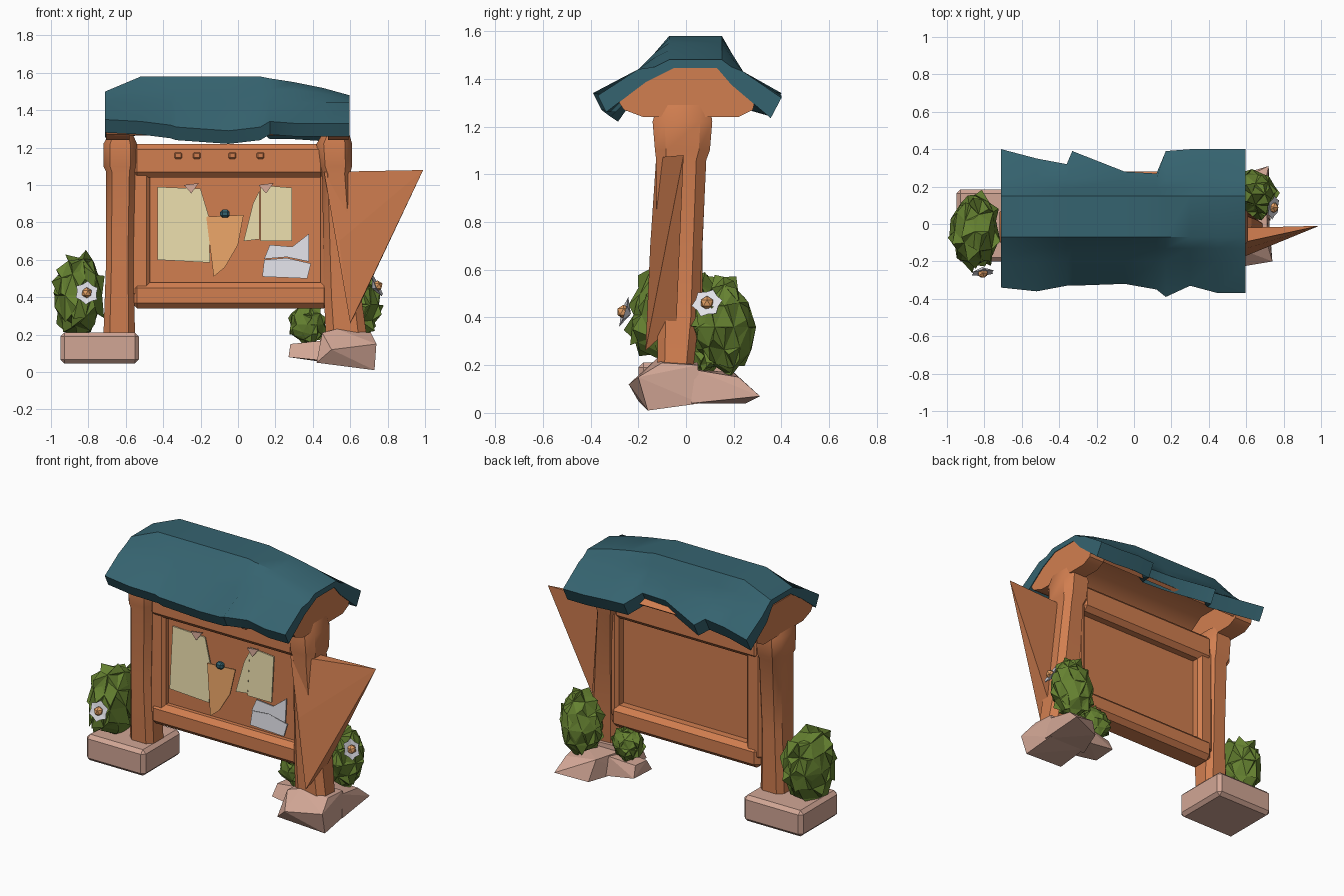
import bpy, bmesh, math, random
from mathutils import Vector

if "Cube" in bpy.data.objects:
    bpy.data.objects.remove(bpy.data.objects["Cube"])
random.seed(11)


def mat(name, c):
    m = bpy.data.materials.new(name)
    m.diffuse_color = (*c, 1)
    m.use_nodes = True
    m.node_tree.nodes["Principled BSDF"].inputs["Base Color"].default_value = m.diffuse_color
    return m


TEAL = mat("teal roof", (0.036, 0.125, 0.16))
WOOD = mat("orange wood", (0.64, 0.21, 0.08))
STONE = mat("pink stone", (0.64, 0.38, 0.3))
LEAF = mat("leaf green", (0.13, 0.22, 0.03))
CREAM = mat("cream paper", (0.84, 0.73, 0.42))
WHITE = mat("white", (0.8, 0.8, 0.86))
TAN = mat("tan paper", (0.84, 0.38, 0.14))


def finish(name, bm, m, smooth=False):
    bmesh.ops.recalc_face_normals(bm, faces=bm.faces)
    me = bpy.data.meshes.new(name)
    bm.to_mesh(me)
    bm.free()
    ob = bpy.data.objects.new(name, me)
    bpy.context.collection.objects.link(ob)
    me.materials.append(m)
    if smooth:
        bpy.ops.object.select_all(action='DESELECT')
        ob.select_set(True)
        bpy.context.view_layer.objects.active = ob
        bpy.ops.object.shade_smooth_by_angle(angle=math.radians(35))
    return ob


def loft(name, rings, m, smooth=True):
    """Closed skin through equal-length rings of points, capped at both ends."""
    bm = bmesh.new()
    vs = [[bm.verts.new(p) for p in r] for r in rings]
    n = len(vs[0])
    for a, b in zip(vs, vs[1:]):
        for i in range(n):
            bm.faces.new((a[i], a[(i + 1) % n], b[(i + 1) % n], b[i]))
    bm.faces.new(vs[0])
    bm.faces.new(vs[-1])
    return finish(name, bm, m, smooth)


def hull(name, pts, m):
    bm = bmesh.new()
    for p in pts:
        bm.verts.new(p)
    bmesh.ops.convex_hull(bm, input=bm.verts)
    bmesh.ops.delete(bm, geom=[v for v in bm.verts if not v.link_faces], context='VERTS')
    return finish(name, bm, m)


def box(name, x0, x1, y0, y1, z0, z1, m, bevel=0.0):
    bm = bmesh.new()
    bmesh.ops.create_cube(bm, size=1)
    for v in bm.verts:
        v.co = ((x0 + x1) / 2 + v.co.x * (x1 - x0), (y0 + y1) / 2 + v.co.y * (y1 - y0),
                (z0 + z1) / 2 + v.co.z * (z1 - z0))
    if bevel:
        bmesh.ops.bevel(bm, geom=bm.edges[:], offset=bevel, segments=1, affect='EDGES')
    return finish(name, bm, m, True)


def plate(name, pts, y, m, t=0.008, lean=0.08):
    """Thin sheet in the xz plane, its top at depth y and its foot leaning forward."""
    top = max(z for x, z in pts)
    loft(name, [[(x, y + d - lean * (top - z), z) for x, z in pts] for d in (0, t)], m, False)


# Posts: octagonal, flaring at the foot and at the capital
def post(name, sections):
    rings = []
    for z, x0, x1, y0, y1 in sections:
        cx, cy, rx, ry = (x0 + x1) / 2, (y0 + y1) / 2, (x1 - x0) / 2, (y1 - y0) / 2
        k = 0.6
        rings.append([(cx + rx * a, cy + ry * b, z) for a, b in
                      ((1, k), (k, 1), (-k, 1), (-1, k), (-1, -k), (-k, -1), (k, -1), (1, -k))])
    loft(name, rings, WOOD)


post("left_post", [(0.18, -0.72, -0.55, -0.1, 0.06), (0.6, -0.705, -0.56, -0.12, 0.065),
                   (1.07, -0.705, -0.55, -0.125, 0.085), (1.1, -0.72, -0.54, -0.13, 0.1),
                   (1.22, -0.72, -0.54, -0.14, 0.11), (1.29, -0.68, -0.57, -0.12, 0.1)])
post("right_post", [(0.18, 0.47, 0.69, -0.12, 0.03), (0.4, 0.46, 0.66, -0.12, 0.055),
                    (1.06, 0.45, 0.6, -0.125, 0.085), (1.1, 0.43, 0.61, -0.13, 0.1),
                    (1.22, 0.42, 0.61, -0.14, 0.11), (1.29, 0.46, 0.59, -0.12, 0.1)])

# Long wedge sticking out from the right post
hull("side_brace", [(0.46, -0.125, 1.07), (0.58, -0.02, 1.07), (0.66, -0.04, 0.38),
                    (0.6, -0.17, 0.26), (0.54, -0.15, 0.7), (0.99, -0.01, 1.08)], WOOD)

# Board panel and frame
box("board_panel", -0.56, 0.47, -0.035, 0.005, 0.42, 1.1, WOOD)
box("bottom_beam", -0.57, 0.49, -0.09, 0.08, 0.34, 0.48, WOOD, 0.03)
box("top_beam", -0.57, 0.47, -0.1, 0.08, 1.04, 1.22, WOOD, 0.03)
for n, x0, x1 in (("left", -0.58, -0.47), ("right", 0.44, 0.5)):
    box(n + "_frame", x0, x1, -0.08, 0.07, 0.4, 1.12, WOOD, 0.02)
for x in (-0.32, -0.22, -0.03, 0.12):
    box("beam_peg", x - 0.02, x + 0.02, -0.112, -0.09, 1.14, 1.175, WOOD, 0.006)

# Roof: shell with uneven eaves; x, ridge z, front eave y, front z, back eave y, back z
roof = [(-0.71, 1.5, -0.34, 1.35, 0.4, 1.34), (-0.52, 1.58, -0.36, 1.34, 0.35, 1.35),
        (-0.36, 1.58, -0.33, 1.32, 0.32, 1.35), (-0.33, 1.58, -0.33, 1.31, 0.39, 1.33),
        (-0.05, 1.58, -0.32, 1.29, 0.28, 1.37), (0.12, 1.58, -0.35, 1.31, 0.27, 1.37),
        (0.17, 1.57, -0.39, 1.34, 0.39, 1.33), (0.3, 1.55, -0.33, 1.33, 0.4, 1.33),
        (0.45, 1.52, -0.37, 1.33, 0.4, 1.32), (0.595, 1.48, -0.37, 1.33, 0.4, 1.32)]


def roof_ring(x, zr, yf, zf, yb, zb, d=0.035):
    s = min(zr - 0.03, 1.51)
    return [(x, yf, zf), (x, -0.2, 1.44), (x, -0.13, s), (x, -0.07, zr), (x, 0.15, zr), (x, 0.19, s),
            (x, 0.24, 1.43), (x, yb, zb), (x, yb - 0.045, zb - 0.085), (x, 0.19, 1.375),
            (x, 0.13, zr - d), (x, -0.05, zr - d), (x, -0.17, 1.385), (x, yf + 0.035, zf - 0.07)]


loft("roof", [roof_ring(*r) for r in roof], TEAL)

# Orange ceiling boards under the roof
loft("ceiling", [[(x, -0.27, 1.285), (x, -0.17, 1.38), (x, -0.06, 1.44), (x, 0.13, 1.44), (x, 0.18, 1.38),
                  (x, 0.28, 1.3), (x, 0.26, 1.285), (x, 0.17, 1.355), (x, 0.12, 1.42), (x, -0.05, 1.42),
                  (x, -0.15, 1.355), (x, -0.25, 1.265)] for x in (-0.66, 0.56)], WOOD)
# Gable brackets on top of the posts, tucked up against the roof shell
gable = [(-0.28, 1.3), (-0.18, 1.395), (-0.08, 1.455), (0.15, 1.455), (0.2, 1.39), (0.29, 1.31),
         (0.28, 1.27), (0.22, 1.24), (-0.18, 1.24), (-0.26, 1.27)]
for n, x0, x1 in (("left", -0.705, -0.58), ("right", 0.48, 0.59)):
    loft(n + "_gable", [[(x, y, z) for y, z in gable] for x in (x0, x1)], WOOD)

# Notices pinned on the board
plate("left_notice", [(-0.43, 0.6), (-0.15, 0.585), (-0.155, 0.83), (-0.2, 0.98), (-0.43, 0.99)], -0.05, CREAM)
plate("right_notice", [(0.12, 0.7), (0.29, 0.7), (0.29, 0.985), (0.12, 1.0)], -0.05, CREAM)
plate("notice_fold", [(0.03, 0.7), (0.115, 0.71), (0.115, 0.97), (0.08, 0.9)], -0.046, CREAM)
plate("tan_notice", [(-0.17, 0.83), (-0.13, 0.51), (-0.07, 0.56), (0.0, 0.68), (0.03, 0.84)], -0.07, TAN)
plate("white_note", [(0.13, 0.51), (0.37, 0.5), (0.39, 0.58), (0.26, 0.61), (0.14, 0.6)], -0.055, WHITE)
plate("white_note_upper", [(0.14, 0.605), (0.26, 0.615), (0.38, 0.59), (0.38, 0.74), (0.29, 0.67), (0.17, 0.68)],
      -0.052, WHITE)
box("blue_pin", -0.095, -0.045, -0.1, -0.06, 0.825, 0.868, TEAL, 0.012)
for x in (-0.25, 0.15):
    plate("notice_tack", [(x - 0.04, 1.0), (x, 0.955), (x + 0.04, 1.01)], -0.065, STONE)

# Stone footings
box("left_stone", -0.95, -0.53, -0.2, 0.185, 0.045, 0.212, STONE, 0.022)
hull("right_post_stone", [(0.42, -0.2, 0.05), (0.45, -0.14, 0.21), (0.53, -0.12, 0.23), (0.71, -0.1, 0.21),
                          (0.73, -0.16, 0.01), (0.74, -0.2, 0.15), (0.5, -0.24, 0.12), (0.71, 0.05, 0.2),
                          (0.72, 0.06, 0.04), (0.45, 0.06, 0.05), (0.47, 0.05, 0.21)], STONE)
hull("right_back_stone", [(0.42, 0.02, 0.05), (0.73, 0.02, 0.04), (0.72, 0.31, 0.07), (0.52, 0.25, 0.04),
                          (0.7, 0.22, 0.15), (0.5, 0.2, 0.17), (0.44, 0.05, 0.18), (0.71, 0.04, 0.18)], STONE)
hull("small_stone", [(0.27, -0.04, 0.08), (0.28, 0.13, 0.08), (0.28, 0.0, 0.15), (0.29, 0.1, 0.15),
                     (0.47, -0.06, 0.06), (0.48, 0.14, 0.05), (0.47, 0.0, 0.17), (0.47, 0.12, 0.17)], STONE)


# Bushes: lumpy balls with scattered pointed leaves
def bush(name, c, r):
    bm = bmesh.new()
    bmesh.ops.create_icosphere(bm, subdivisions=2, radius=1)
    for v in bm.verts:
        v.co *= random.uniform(0.8, 0.98)
    for f in bm.faces[:]:
        if random.random() < 0.85:
            new = bmesh.ops.poke(bm, faces=[f])["verts"][0]
            side = Vector([random.uniform(-0.2, 0.2) for _ in range(3)])
            new.co = (new.co.normalized() + side).normalized() * random.choice((0.84, 0.95, 1.07))
    for v in bm.verts:
        v.co = [c[i] + v.co[i] * r[i] for i in range(3)]
    finish(name, bm, LEAF)


bush("left_bush", (-0.85, -0.04, 0.41), (0.145, 0.215, 0.235))
bush("right_bush", (0.63, 0.16, 0.36), (0.14, 0.14, 0.215))
bush("small_bush", (0.37, 0.06, 0.255), (0.105, 0.095, 0.115))


# Flowers: ring of white petals with an orange heart
def flower(name, c, n):
    rot = Vector((0, 0, 1)).rotation_difference(Vector(n)).to_matrix()
    bm = bmesh.new()
    vs = []
    for i in range(12):
        a, r = i * math.pi / 6, 0.066 if i % 2 else 0.052
        vs.append(bm.verts.new(rot @ Vector((r * math.cos(a), r * math.sin(a), 0.012)) + Vector(c)))
    base = bm.verts.new(Vector(c) - rot @ Vector((0, 0, 0.02)))
    top = bm.verts.new(Vector(c) + rot @ Vector((0, 0, 0.006)))
    for i in range(12):
        bm.faces.new((vs[i], vs[(i + 1) % 12], top))
        bm.faces.new((vs[(i + 1) % 12], vs[i], base))
    finish(name, bm, WHITE)
    bm = bmesh.new()
    bmesh.ops.create_icosphere(bm, subdivisions=1, radius=0.03)
    for v in bm.verts:
        v.co += Vector(c) + rot @ Vector((0, 0, 0.012))
    finish(name + "_heart", bm, TAN)


flower("left_flower", (-0.81, -0.25, 0.42), (0.1, -1, 0.3))
flower("right_flower", (0.735, 0.09, 0.455), (1, -0.2, 0.5))
